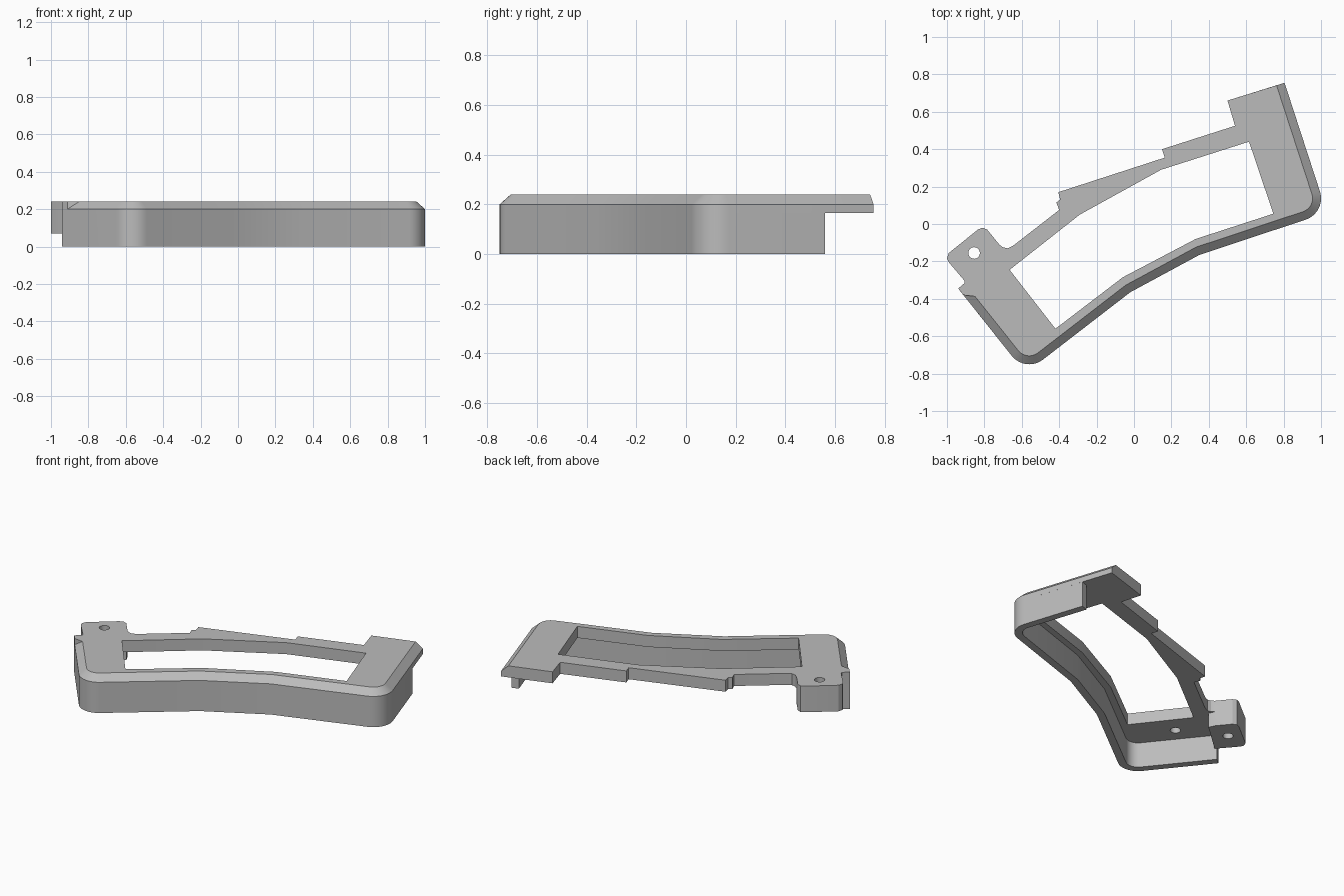
import bpy, bmesh, math
from mathutils import Vector

cube = bpy.data.objects.get("Cube")
if cube:
    bpy.data.objects.remove(cube)

TOP, SHOULDER, UNDER, BOSS = 0.24, 0.20, 0.165, 0.07
THICK, CHAMFER, RADIUS = 0.047, 0.045, 0.12

grey = bpy.data.materials.new("matte grey")
grey.use_nodes = True
grey.diffuse_color = (0.5, 0.5, 0.5, 1)
grey.node_tree.nodes["Principled BSDF"].inputs["Base Color"].default_value = (0.5, 0.5, 0.5, 1)


def arc(cx, cy, r, a0, a1, n=10):
    angles = [math.radians(a0 + (a1 - a0) * i / n) for i in range(n + 1)]
    return [(cx + r * math.cos(a), cy + r * math.sin(a)) for a in angles]


def inset(path, d):
    """Offset an open path to its right, with mitred joints."""
    pts = [Vector(p) for p in path]
    normals = []
    for a, b in zip(pts, pts[1:]):
        t = (b - a).normalized()
        normals.append(Vector((t.y, -t.x)))
    out = []
    for i, p in enumerate(pts):
        n0 = normals[max(i - 1, 0)]
        n1 = normals[min(i, len(normals) - 1)]
        out.append(tuple(p + (n0 + n1) * d / (1 + n0.dot(n1))))
    return out


def loft(name, layers):
    """Solid from matching outlines, each given as (points, height)."""
    bm = bmesh.new()
    rings = [[bm.verts.new((x, y, z)) for x, y in pts] for pts, z in layers]
    for low, high in zip(rings, rings[1:]):
        for i in range(len(low)):
            j = (i + 1) % len(low)
            bm.faces.new((low[i], low[j], high[j], high[i]))
    bm.faces.new(rings[0])
    bm.faces.new(rings[-1])
    bmesh.ops.remove_doubles(bm, verts=bm.verts, dist=1e-5)
    bmesh.ops.recalc_face_normals(bm, faces=bm.faces)
    mesh = bpy.data.meshes.new(name)
    bm.to_mesh(mesh)
    bm.free()
    mesh.materials.append(grey)
    obj = bpy.data.objects.new(name, mesh)
    bpy.context.collection.objects.link(obj)
    return obj


def prism(name, pts, z0, z1):
    return loft(name, [(pts, z0), (pts, z1)])


def combine(obj, other, operation):
    bpy.context.view_layer.objects.active = obj
    mod = obj.modifiers.new(operation.lower(), "BOOLEAN")
    mod.operation, mod.object, mod.solver = operation, other, "EXACT"
    bpy.ops.object.modifier_apply(modifier=mod.name)
    bpy.data.objects.remove(other)


# Outer edge, from the back right tip round the front to the left end
bend = (arc(0.88, 0.137, RADIUS, 18, -72) + [(0.35, -0.165), (-0.02, -0.365)]
        + arc(-0.56, -0.63, RADIUS, 307, 218))
tip, stop = (0.805, 0.755), (0.868, 0.56)
chamfer_end, left_end = (-0.912, -0.38), (-0.94, -0.345)

# Back edge: ear, then the stepped bar
ear = [(-0.905, -0.305), (-0.99, -0.205), (-1.0, -0.185), (-0.99, -0.155),
       (-0.835, -0.03), (-0.81, -0.02), (-0.785, -0.03), (-0.72, -0.11)]
back = [(-0.70, -0.125), (-0.675, -0.13), (-0.645, -0.115), (-0.40, 0.075),
        (-0.415, 0.115), (-0.395, 0.13), (-0.405, 0.17), (0.165, 0.355),
        (0.15, 0.40), (0.54, 0.525), (0.50, 0.66)]

# Top plate with a chamfer along the outer edge only
edge = [tip] + bend + [chamfer_end]
bevel = inset(edge, CHAMFER)
bevel[-1] = (-0.85, -0.387)
rest = [chamfer_end, left_end, (-0.905, -0.315)] + ear + back
plate = loft("frame", [(edge + rest, UNDER), (edge + rest, SHOULDER), (bevel + rest, TOP)])

# Outer wall below the plate
wall_path = [stop] + bend + [left_end]
wall = prism("outer_wall", wall_path + inset(wall_path, THICK)[::-1], 0, UNDER)
combine(plate, wall, "UNION")

# Solid boss below the ear
boss = prism("ear_boss", ear + [(-0.70, -0.15), (-0.89, -0.32)], BOSS, UNDER)
combine(plate, boss, "UNION")

# Window, screw hole and blind socket
window = [(-0.42, -0.56), (-0.06, -0.285), (0.33, -0.08), (0.745, 0.055),
          (0.615, 0.44), (0.145, 0.29), (-0.29, 0.05), (-0.665, -0.245)]
combine(plate, prism("window_cutter", window, -0.1, 0.4), "DIFFERENCE")
hole = arc(-0.855, -0.155, 0.031, 0, 345, 23)
combine(plate, prism("hole_cutter", hole, -0.1, 0.4), "DIFFERENCE")
socket = arc(-0.68, -0.43, 0.031, 0, 345, 23)
combine(plate, prism("socket_cutter", socket, 0.1, 0.215), "DIFFERENCE")

# Merge flat regions, then smooth only the rounded parts
bm = bmesh.new()
bm.from_mesh(plate.data)
bmesh.ops.remove_doubles(bm, verts=bm.verts, dist=1e-4)
bmesh.ops.dissolve_limit(bm, angle_limit=0.01, verts=bm.verts, edges=bm.edges)
bm.to_mesh(plate.data)
bm.free()
bpy.ops.object.select_all(action="DESELECT")
plate.select_set(True)
bpy.context.view_layer.objects.active = plate
bpy.ops.object.shade_smooth_by_angle(angle=math.radians(25))
